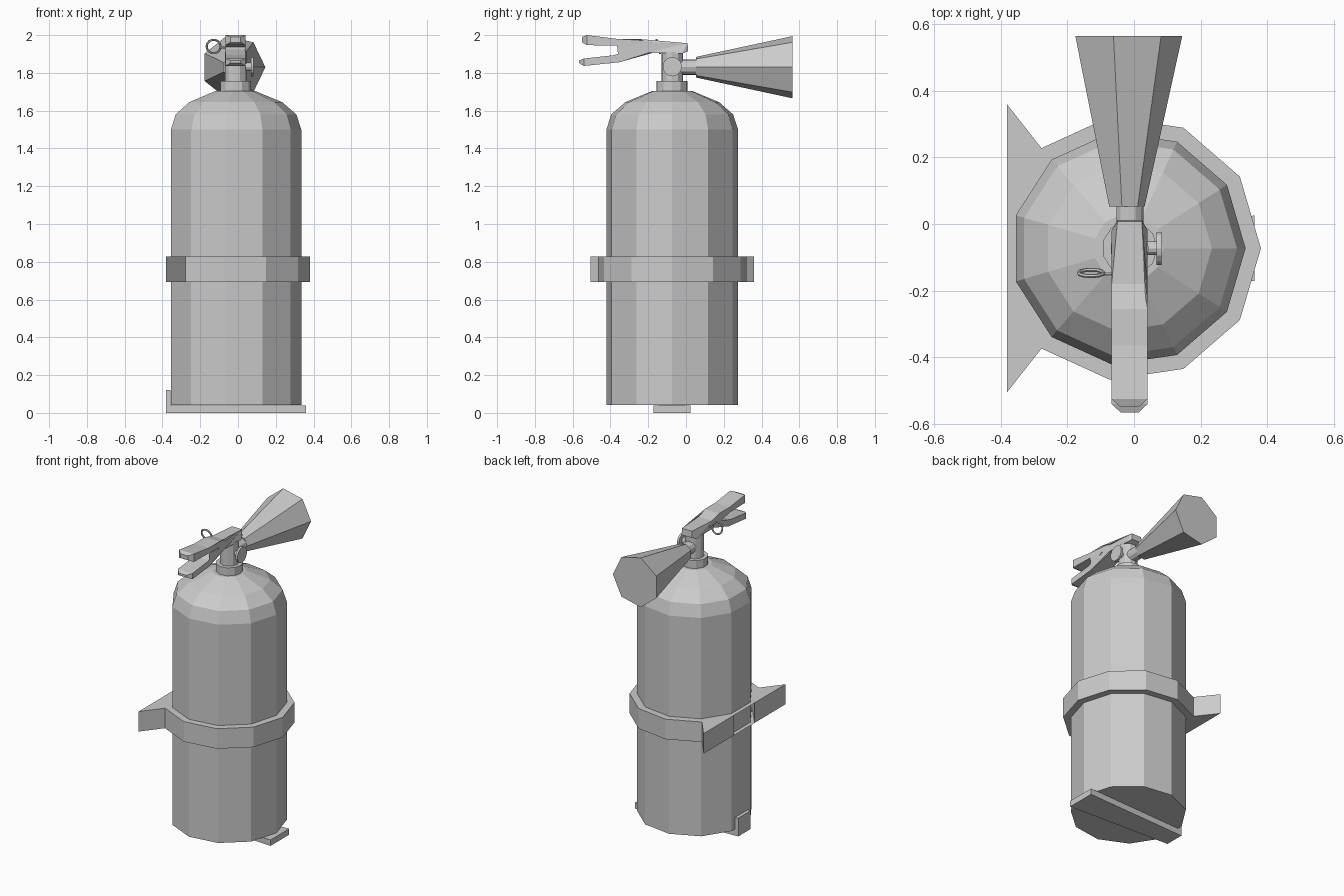
import bpy, bmesh
from math import cos, sin, pi, radians
from mathutils import Vector, Matrix

if "Cube" in bpy.data.objects:
    bpy.data.objects.remove(bpy.data.objects["Cube"])

CX, CY = -0.017, -0.073          # tank axis
VX = -0.013                      # valve axis
STEP = 2 * pi / 11               # tank is eleven-sided


def finish(name, bm):
    bmesh.ops.recalc_face_normals(bm, faces=bm.faces)
    me = bpy.data.meshes.new(name)
    bm.to_mesh(me)
    bm.free()
    ob = bpy.data.objects.new(name, me)
    bpy.context.collection.objects.link(ob)
    return ob


def lathe(name, origin, profile, sides, axis='Z'):
    """Faceted solid from (radius, height) rings; first corner points to +x (or +z for axis X)."""
    bm = bmesh.new()
    rings = []
    for r, h in profile:
        ring = []
        for i in range(sides):
            c, s = r * cos(2 * pi * i / sides), r * sin(2 * pi * i / sides)
            p = {'Z': (c, s, h), 'Y': (c, h, s), 'X': (h, s, c)}[axis]
            ring.append(bm.verts.new(Vector(origin) + Vector(p)))
        rings.append(ring)
    for a, b in zip(rings, rings[1:]):
        for i in range(sides):
            j = (i + 1) % sides
            bm.faces.new((a[i], a[j], b[j], b[i]))
    bm.faces.new(rings[0])
    bm.faces.new(rings[-1])
    return finish(name, bm)


def prism(name, pts, to3d, a, b):
    """Extrude a 2D outline between depths a and b; to3d maps (u, v, depth) to xyz."""
    bm = bmesh.new()
    lo = [bm.verts.new(to3d(u, v, a)) for u, v in pts]
    hi = [bm.verts.new(to3d(u, v, b)) for u, v in pts]
    n = len(pts)
    for i in range(n):
        j = (i + 1) % n
        bm.faces.new((lo[i], lo[j], hi[j], hi[i]))
    caps = [bm.faces.new(lo), bm.faces.new(hi)]
    bmesh.ops.triangulate(bm, faces=caps)
    return finish(name, bm)


def flat(u, v, d):
    return (u, v, d)


# Tank with domed shoulder
lathe("tank", (CX, CY, 0),
      [(0.352, 0.042), (0.352, 1.5), (0.326, 1.58), (0.251, 1.645), (0.105, 1.705)], 11)

# Neck collar and valve stem
lathe("neck_collar", (VX, CY, 0), [(0.083, 1.69), (0.083, 1.758)], 11)
lathe("valve_stem", (VX, CY, 0), [(0.058, 1.75), (0.058, 1.91)], 11)

# Pressure gauge on the right side
lathe("gauge_stem", (0, CY, 1.833), [(0.021, 0.03), (0.021, 0.072)], 11, 'X')
lathe("gauge", (0, CY, 1.833), [(0.051, 0.068), (0.051, 0.082)], 14, 'X')

# Discharge horn pointing backwards
lathe("horn_neck", (VX, 0, 1.83), [(0.041, -0.05), (0.041, 0.06)], 11, 'Y')
lathe("horn", (-0.024, 0, 1.83), [(0.056, 0.053), (0.169, 0.565)], 7, 'Y')

# Lever and carrying handle as one forked side profile (y, z)
lever = [(0.008, 1.957), (-0.18, 1.96), (-0.255, 1.98), (-0.365, 1.98), (-0.525, 2.0),
         (-0.55, 1.99), (-0.55, 1.962), (-0.525, 1.947), (-0.365, 1.944), (-0.255, 1.938),
         (-0.275, 1.925), (-0.37, 1.895), (-0.54, 1.876), (-0.566, 1.866), (-0.566, 1.852),
         (-0.54, 1.837), (-0.355, 1.856), (-0.196, 1.907), (-0.02, 1.902), (0.012, 1.915)]


def lever_point(y, z, d):
    k = 0.5 if y < -0.545 else (0.68 if y > 0.0 else 1.0)   # chamfered tips
    return (VX + d * k, y, z)


prism("lever_and_handle", lever, lever_point, -0.054, 0.054)

# Safety pin: tilted ring and its rod
bpy.ops.mesh.primitive_torus_add(major_segments=14, minor_segments=6,
                                 major_radius=0.037, minor_radius=0.006,
                                 location=(-0.129, -0.147, 1.94),
                                 rotation=(radians(105), 0, 0))
bpy.context.object.name = "safety_ring"
lathe("safety_pin", (0, -0.15, 1.935), [(0.006, -0.095), (0.006, -0.04)], 6, 'X')

# Wall strap: open ring around the tank ending in two triangular wings
def arc(r, steps):
    return [(CX + r * cos(i * STEP), CY + r * sin(i * STEP)) for i in steps]


strap = (arc(0.398, range(-4, 5))
         + [(-0.381, CY + 0.432), (-0.381, CY + 0.108)]
         + arc(0.355, range(4, -5, -1))
         + [(-0.381, CY - 0.108), (-0.381, CY - 0.432)])
prism("wall_strap", strap, flat, 0.693, 0.827)

# Foot bracket: tapered base bar with an upright tab at the wall side
prism("foot_bar", [(-0.381, CY - 0.065), (0.361, CY - 0.098),
                   (0.361, CY + 0.098), (-0.381, CY + 0.065)], flat, 0.0, 0.04)
prism("foot_tab", [(-0.381, CY - 0.065), (-0.358, CY - 0.066),
                   (-0.358, CY + 0.066), (-0.381, CY + 0.065)], flat, 0.03, 0.122)
